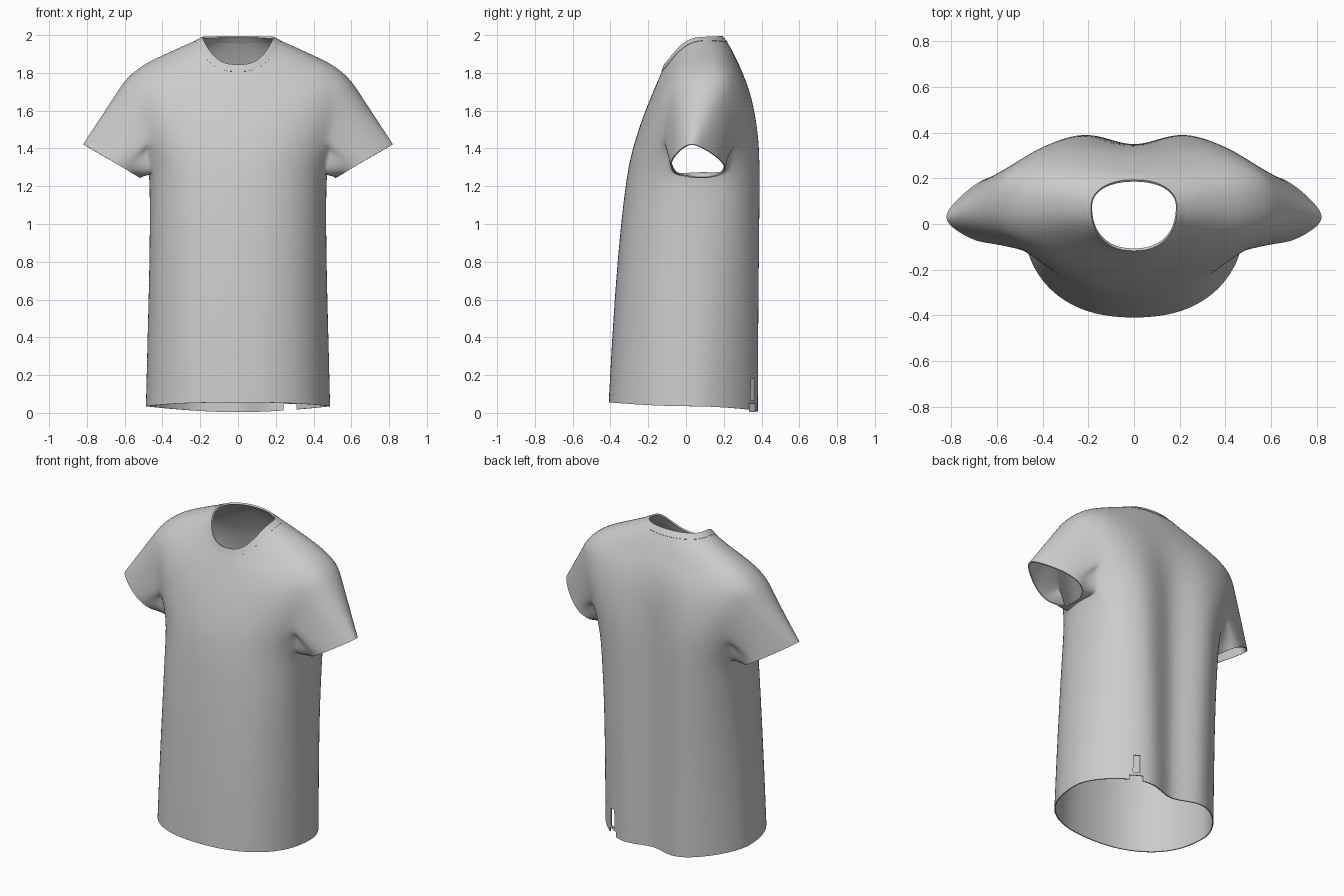
import bpy, bmesh, math, random
from mathutils import Vector

if "Cube" in bpy.data.objects:
    bpy.data.objects.remove(bpy.data.objects["Cube"])

random.seed(4)
N = 32            # points around the torso: 0 front, 8 side, 16 back
ARM, TOP = 4, 7   # torso rows at the armpit and the shoulder tip

# Rows: front y,z | side x,y,z | back y,z | back valley depth, back squareness
ROWS = [
    (-.408, .055, .487, .05, .035, .455, .003, .125, 1.7),
    (-.390, .40, .478, .05, .40, .445, .40, .115, 1.85),
    (-.362, .80, .467, .05, .80, .435, .80, .105, 2.1),
    (-.332, 1.10, .465, .06, 1.10, .425, 1.10, .095, 2.4),
    (-.305, 1.30, .468, .07, 1.27, .420, 1.30, .09, 2.6),
    (-.272, 1.43, .525, .08, 1.42, .408, 1.45, .08, 2.6),
    (-.225, 1.57, .590, .09, 1.60, .380, 1.59, .05, 2.6),
    (-.190, 1.655, .592, .10, 1.770, .342, 1.71, .02, 2.6),
    (-.165, 1.715, .500, .11, 1.845, .302, 1.79, 0, 2.5),
    (-.150, 1.75, .400, .11, 1.890, .270, 1.86, 0, 2.4),
    (-.137, 1.78, .300, .105, 1.936, .240, 1.92, 0, 2.3),
    (-.126, 1.805, .225, .09, 1.968, .216, 1.960, 0, 2.2),
]
NECK = (-.113, 1.842, .187, .075, 1.986, .190, 1.992, 0, 2.2)


def spow(v, p):
    return math.copysign(abs(v) ** p, v)


def ring(row):
    """One closed cross-section of the torso."""
    fy, fz, sx, sy, sz, by, bz, valley, square = row
    pts = []
    for j in range(N):
        a = 2 * math.pi * j / N
        s, c = math.sin(a), math.cos(a)
        front = c > 0
        p = 2 / (2.3 if front else square)
        x = sx * spow(s, p)
        y = sy + ((fy if front else by) - sy) * abs(c) ** p
        if not front:
            y -= valley * math.exp(-(x / .14) ** 2)
        w = abs(s) ** (2.6 if front else 2)
        pts.append(Vector((x, y, (fz if front else bz) * (1 - w) + sz * w)))
    return pts


def add_loop(bm, pts):
    return [bm.verts.new(p) for p in pts]


def bridge(bm, a, b, skip=()):
    n = len(a)
    for j in range(n):
        if j not in skip:
            k = (j + 1) % n
            bm.faces.new((a[j], a[k], b[k], b[j]))


def finish(name, bm, thickness):
    bmesh.ops.recalc_face_normals(bm, faces=bm.faces)
    for f in bm.faces:
        f.smooth = True
    me = bpy.data.meshes.new(name)
    bm.to_mesh(me)
    bm.free()
    ob = bpy.data.objects.new(name, me)
    bpy.context.collection.objects.link(ob)
    sub = ob.modifiers.new("smooth", 'SUBSURF')
    sub.levels = sub.render_levels = 2
    sol = ob.modifiers.new("cloth", 'SOLIDIFY')
    sol.thickness, sol.offset = thickness, 0
    return ob


def sharpen(ob):
    """Keep cloth edges crisp."""
    split = ob.modifiers.new("crisp_edges", 'EDGE_SPLIT')
    split.split_angle = math.radians(50)


# Torso with open armholes
bm = bmesh.new()
loops = [add_loop(bm, ring(r)) for r in ROWS]
for r in range(len(loops) - 1):
    half = 0
    if ARM <= r < TOP:
        half = 2 if r == ARM else 3
    skip = [j for c in (8, 24) for j in range(c - half, c + half)]
    bridge(bm, loops[r], loops[r + 1], skip)

# Sleeves grown out of the armholes, front edge then back edge
EDGE = [(TOP, 8), (TOP, 7), (TOP, 6), (TOP, 5), (TOP - 1, 5), (ARM + 1, 5),
        (ARM + 1, 6), (ARM, 6), (ARM, 7), (ARM, 8)]
HOLE = EDGE + [(r, 16 - j) for r, j in EDGE[-2:0:-1]]
ripple = [random.uniform(-.07, .05) for _ in HOLE]
for side in (1, -1):
    hole = [loops[r][j if side > 0 else N - j] for r, j in HOLE]
    cuff = []
    for k in range(len(HOLE)):
        a = 2 * math.pi * k / len(HOLE)
        t = (1 - math.cos(a)) / 2
        h = .195 * math.sin(a) * (.36 + .64 * t)   # pinched at the top
        cuff.append(Vector((side * (.82 - .307 * t), .03 + .05 * t - h,
                            1.422 - .178 * t)))
    start = [v.co.copy() for v in hole]
    prev = hole
    for f in (.2, .4, .6, .8, .96, 1):
        pts = [a.lerp(b, f) for a, b in zip(start, cuff)]
        mid = sum(pts, Vector()) / len(pts)
        # gathered folds, fading towards the cuff and off the shoulder
        for k, p in enumerate(pts):
            fade = math.sin(math.pi * f) * (1 - math.cos(2 * math.pi * k / len(pts))) / 2
            p += (p - mid) * ripple[k] * fade * 1.6
        nxt = add_loop(bm, pts)
        bridge(bm, prev, nxt)
        prev = nxt
shirt = finish("shirt_body", bm, .007)

# Ribbed collar band
bm = bmesh.new()
mid_row = [(a + b) / 2 for a, b in zip(ROWS[-1], NECK)]
band = [add_loop(bm, ring(r)) for r in (ROWS[-1], mid_row, NECK)]
for a, b in zip(band, band[1:]):
    bridge(bm, a, b)
sharpen(finish("collar", bm, .011))

# Notch and slot in the back hem
for name, x0, x1, z0, z1 in (("hem_notch_cutter", .24, .31, -.05, .047),
                             ("hem_slot_cutter", .257, .293, .065, .18)):
    bpy.ops.mesh.primitive_cube_add(size=1, location=((x0 + x1) / 2, .4, (z0 + z1) / 2))
    cutter = bpy.context.object
    cutter.name = name
    cutter.scale = (x1 - x0, .4, z1 - z0)
    cutter.hide_render = True
    cutter.display_type = 'WIRE'
    cut = shirt.modifiers.new(name, 'BOOLEAN')
    cut.operation, cut.solver, cut.object = 'DIFFERENCE', 'EXACT', cutter
sharpen(shirt)
